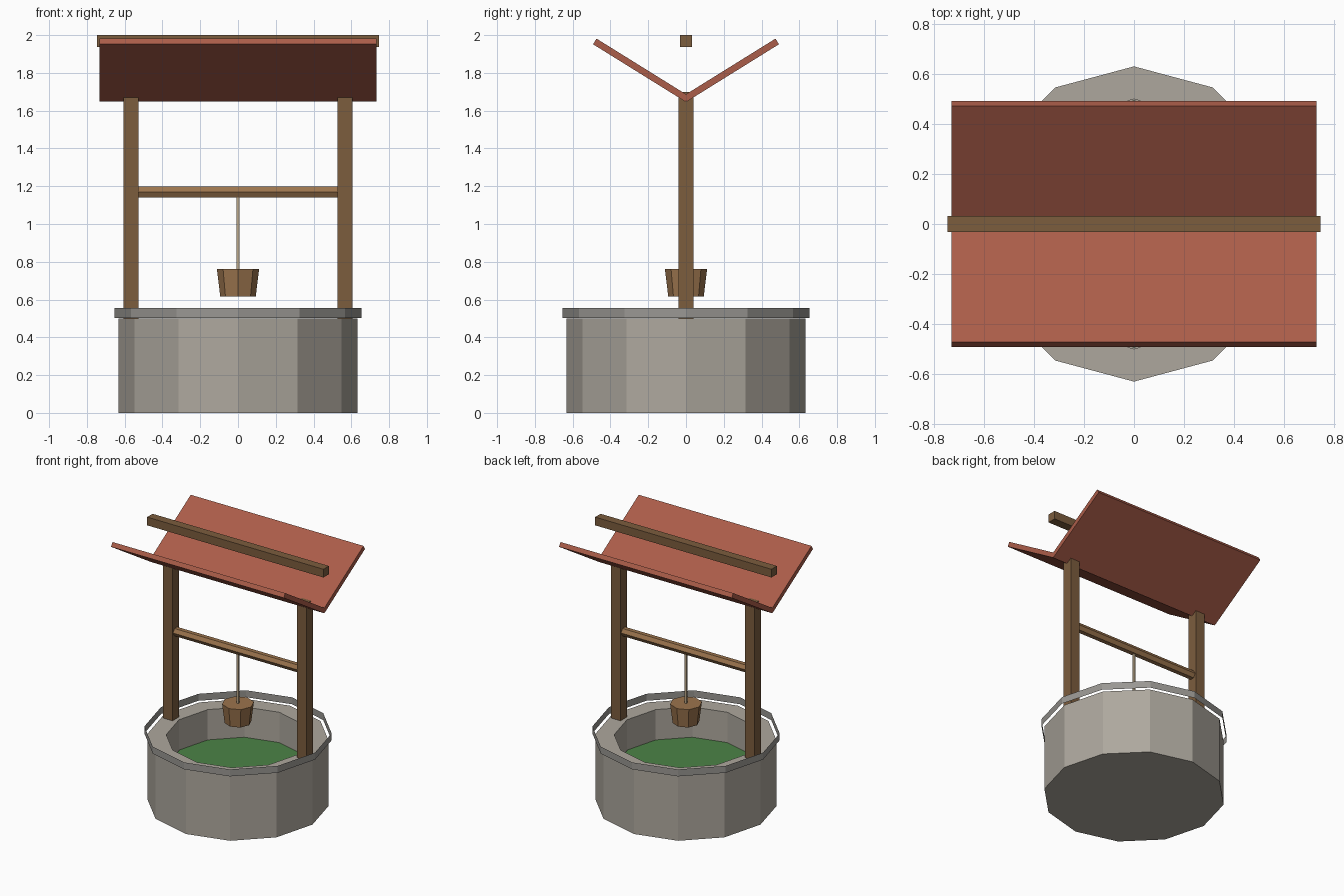
import bpy, bmesh, math
from mathutils import Matrix

if "Cube" in bpy.data.objects:
    bpy.data.objects.remove(bpy.data.objects["Cube"])


def material(name, rgb):
    m = bpy.data.materials.new(name)
    m.diffuse_color = (*rgb, 1)
    m.use_nodes = True
    m.node_tree.nodes["Principled BSDF"].inputs["Base Color"].default_value = m.diffuse_color
    return m


STONE = material("stone", (0.42, 0.39, 0.34))
RIM = material("rim_stone", (0.32, 0.31, 0.29))
WATER = material("water", (0.072, 0.227, 0.061))
WOOD = material("dark_wood", (0.20, 0.109, 0.048))
LIGHT = material("light_wood", (0.33, 0.175, 0.075))
ROPE = material("rope", (0.50, 0.39, 0.25))
TILE = material("roof_red", (0.407, 0.109, 0.067))


def finish(name, bm, mat):
    bmesh.ops.recalc_face_normals(bm, faces=bm.faces)
    me = bpy.data.meshes.new(name)
    bm.to_mesh(me)
    bm.free()
    me.materials.append(mat)
    ob = bpy.data.objects.new(name, me)
    bpy.context.collection.objects.link(ob)
    return ob


def box(name, size, loc, mat, tilt=0):
    bm = bmesh.new()
    bmesh.ops.create_cube(bm, size=1, matrix=Matrix.Translation(loc)
                          @ Matrix.Rotation(tilt, 4, 'X') @ Matrix.Diagonal((*size, 1)))
    return finish(name, bm, mat)


def cone(name, sides, r1, r2, depth, loc, mat, turn=Matrix(), caps=True):
    bm = bmesh.new()
    bmesh.ops.create_cone(bm, cap_ends=caps, segments=sides, radius1=r1, radius2=r2,
                          depth=depth, matrix=Matrix.Translation(loc) @ turn)
    return finish(name, bm, mat)


# Stone wall: solid drum with its top face inset and sunk to make the shaft
bm = bmesh.new()
bmesh.ops.create_cone(bm, cap_ends=True, segments=12, radius1=0.632, radius2=0.632,
                      depth=0.5, matrix=Matrix.Translation((0, 0, 0.25)))
top = max(bm.faces, key=lambda f: f.calc_center_median().z)
bmesh.ops.inset_region(bm, faces=[top], thickness=0.136 * math.cos(math.pi / 12))
floor = bmesh.ops.extrude_discrete_faces(bm, faces=[top])["faces"][0]
bmesh.ops.translate(bm, verts=floor.verts, vec=(0, 0, -0.3))
finish("stone_wall", bm, STONE)

# Open band around the top of the wall, and the water surface
cone("rim_band", 12, 0.653, 0.653, 0.053, (0, 0, 0.53), RIM, caps=False)
bm = bmesh.new()
bmesh.ops.create_circle(bm, cap_ends=True, segments=12, radius=0.496,
                        matrix=Matrix.Translation((0, 0, 0.27)))
finish("water", bm, WATER)

# Posts and the V-shaped roof boards
rise, run = 0.304, 0.489
for side, s in (("left", -1), ("right", 1)):
    box(side + "_post", (0.08, 0.08, 1.22), (s * 0.567, 0, 1.09), WOOD)
for side, s in (("front", -1), ("back", 1)):
    box(side + "_roof_board", (1.465, math.hypot(rise, run), 0.035),
        (0, s * 0.2385, 1.8145), TILE, s * math.atan2(rise, run))
box("ridge_beam", (1.495, 0.066, 0.063), (0, 0, 1.9685), WOOD)

# Axle, rope and bucket
cone("axle", 6, 0.033, 0.033, 1.06, (0, 0, 1.17), LIGHT, Matrix.Rotation(math.pi / 2, 4, 'Y'))
box("rope", (0.016, 0.016, 0.41), (0, 0, 0.955), ROPE)
cone("bucket", 8, 0.094, 0.112, 0.145, (0, 0, 0.69), LIGHT)
